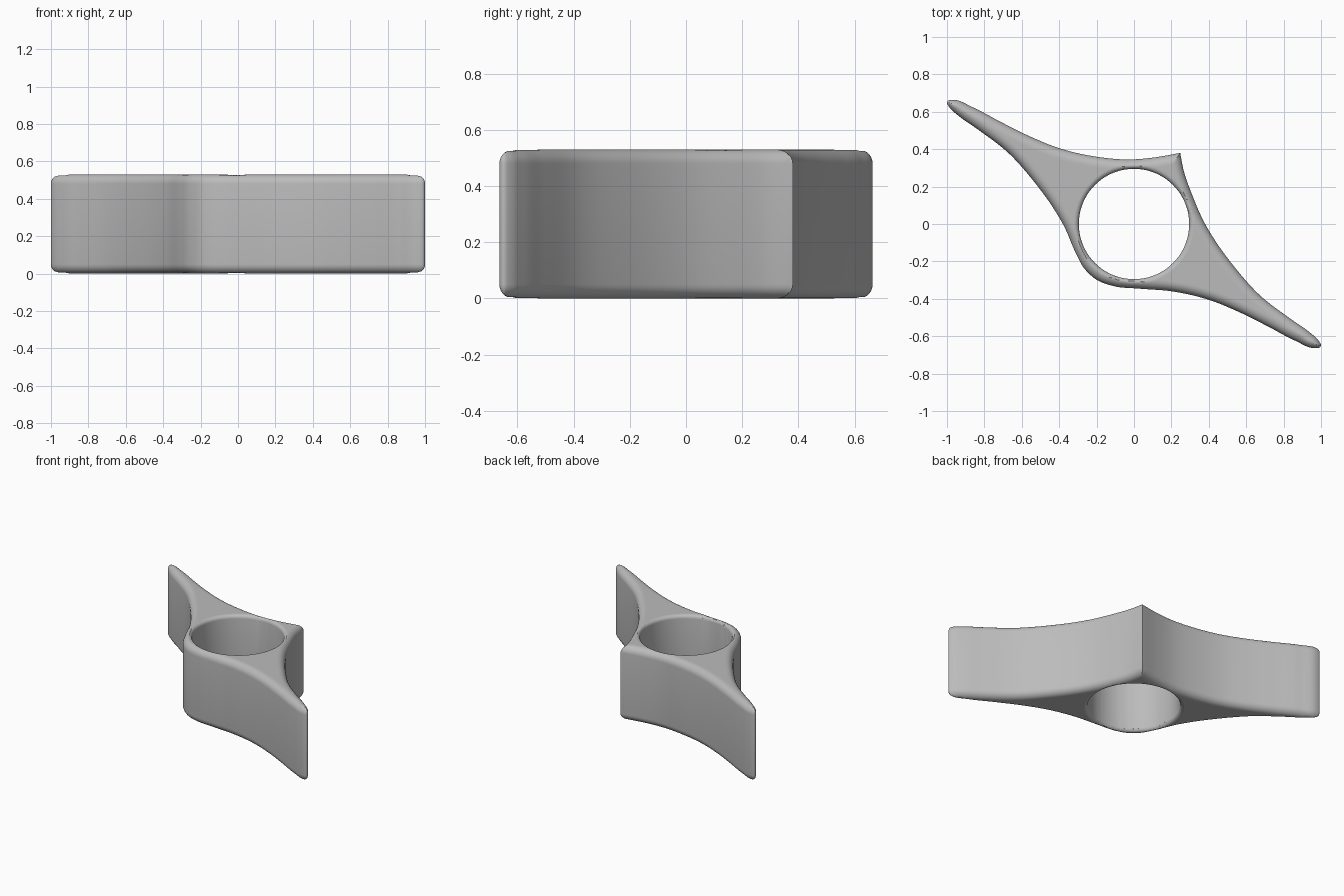
import bpy, bmesh, math
from mathutils import Vector
from mathutils.geometry import delaunay_2d_cdt

if "Cube" in bpy.data.objects:
    bpy.data.objects.remove(bpy.data.objects["Cube"])

HEIGHT, HOLE_R = 0.53, 0.295
OUTER_FILLET, HOLE_FILLET = 0.05, 0.025
STEP = 0.016

# One wing, from the ring out around the tip and back; the other is its half turn
wing = [(0.31, 0.158), (0.375, 0.01), (0.43, -0.083), (0.535, -0.227), (0.674, -0.382),
        (0.834, -0.505), (0.94, -0.58), (0.988, -0.625), (1.0, -0.65), (0.992, -0.661),
        (0.968, -0.664), (0.86, -0.623), (0.717, -0.548), (0.556, -0.468),
        (0.396, -0.404), (0.209, -0.361), (0.02, -0.345)]
corner = (0.247, 0.38)
rounded_side = [(-0.1, -0.334), (-0.2, -0.298), (-0.268, -0.235)]
path = ([corner, (0.267, 0.28)] + wing + rounded_side
        + [(-x, -y) for x, y in wing] + [(0.11, 0.356), corner])
path = [Vector(p) for p in path]


def smooth_path(pts):
    """Hermite curve through the points, open at the sharp corner."""
    n = len(pts)
    lens = [(pts[i + 1] - pts[i]).length for i in range(n - 1)]
    slopes = [(pts[i + 1] - pts[i]) / lens[i] for i in range(n - 1)]
    tans = [slopes[0]]
    for i in range(1, n - 1):
        a, b = lens[i - 1], lens[i]
        tans.append((slopes[i - 1] * b + slopes[i] * a) / (a + b))
    tans.append(slopes[-1])
    out = []
    for i in range(n - 1):
        k = max(3, math.ceil(lens[i] / STEP))
        for j in range(k):
            t = j / k
            out.append(pts[i] * (2 * t**3 - 3 * t**2 + 1) + pts[i + 1] * (3 * t**2 - 2 * t**3)
                       + (tans[i] * (t**3 - 2 * t**2 + t) + tans[i + 1] * (t**3 - t**2)) * lens[i])
    return out


outline = smooth_path(path)
N = len(outline)
segments = []
for i in range(N):
    a, d = outline[i], outline[(i + 1) % N] - outline[i]
    segments.append((a.x, a.y, d.x, d.y, d.length_squared))


def edge_distance(p):
    best = 9.0
    for ax, ay, dx, dy, l2 in segments:
        px, py = p[0] - ax, p[1] - ay
        t = min(1, max(0, (px * dx + py * dy) / l2))
        best = min(best, (px - t * dx)**2 + (py - t * dy)**2)
    return math.sqrt(best)


def inside(p):
    hit = False
    for ax, ay, dx, dy, _ in segments:
        if (ay > p[1]) != (ay + dy > p[1]) and p[0] < ax + dx * (p[1] - ay) / dy:
            hit = not hit
    return hit


def fillet_drop(depth, r):
    return 0.0 if depth >= r else r - math.sqrt(max(0, r * r - (r - depth)**2))


def fillet_depths(r, steps):
    return [r * (1 - math.cos(math.pi / 2 * k / steps)) for k in range(1, steps + 1)] + [r * 1.15]


# Flat layout: outline, hole circle, and rings of points across both fillets
HN = 128
circle = [Vector((math.cos(2 * math.pi * i / HN), math.sin(2 * math.pi * i / HN))) for i in range(HN)]
points = outline + [c * HOLE_R for c in circle]
edges = [(i, (i + 1) % N) for i in range(N)]
edges += [(N + i, N + (i + 1) % HN) for i in range(HN)]
for i in range(N):
    d1 = (outline[i] - outline[i - 1]).normalized()
    d2 = (outline[(i + 1) % N] - outline[i]).normalized()
    n1, n2 = Vector((d1.y, -d1.x)), Vector((d2.y, -d2.x))
    miter = (n1 + n2) / (1 + n1.dot(n2))
    for d in fillet_depths(OUTER_FILLET, 7):
        p = outline[i] + miter * d
        if edge_distance(p) < d * 0.97 or not inside(p):
            break
        if p.length > HOLE_R + 0.002:
            points.append(p)
for d in fillet_depths(HOLE_FILLET, 5):
    points += [c * (HOLE_R + d) for c in circle]

verts, _, tris, *_ = delaunay_2d_cdt(points, edges, [], 0, 0.0005)

# Raise the layout into a top and a bottom cap, then join them with the walls
bm = bmesh.new()
top, bottom = [], []
for p in verts:
    drop = max(fillet_drop(edge_distance(p), OUTER_FILLET),
               fillet_drop(max(0, p.length - HOLE_R), HOLE_FILLET))
    top.append(bm.verts.new((p.x, p.y, HEIGHT - drop)))
    bottom.append(bm.verts.new((p.x, p.y, drop)))
uses = {}
for t in tris:
    c = (verts[t[0]] + verts[t[1]] + verts[t[2]]) / 3
    if c.length < HOLE_R * 0.9995 or not inside(c):
        continue
    bm.faces.new([top[i] for i in t])
    bm.faces.new([bottom[i] for i in reversed(t)])
    for k in range(3):
        a, b = t[k], t[(k + 1) % 3]
        if (b, a) in uses:
            del uses[(b, a)]
        else:
            uses[(a, b)] = True
for a, b in uses:
    bm.faces.new((top[b], top[a], bottom[a], bottom[b]))
bmesh.ops.delete(bm, geom=[v for v in bm.verts if not v.link_faces], context='VERTS')
bmesh.ops.recalc_face_normals(bm, faces=bm.faces)

mesh = bpy.data.meshes.new("winged_ring")
bm.to_mesh(mesh)
bm.free()
ring = bpy.data.objects.new("winged_ring", mesh)
bpy.context.collection.objects.link(ring)
grey = bpy.data.materials.new("grey")
grey.diffuse_color = (0.5, 0.5, 0.5, 1)
grey.use_nodes = True
grey.node_tree.nodes["Principled BSDF"].inputs["Base Color"].default_value = grey.diffuse_color
mesh.materials.append(grey)
bpy.context.view_layer.objects.active = ring
ring.select_set(True)
bpy.ops.object.shade_smooth_by_angle(angle=math.radians(35))
